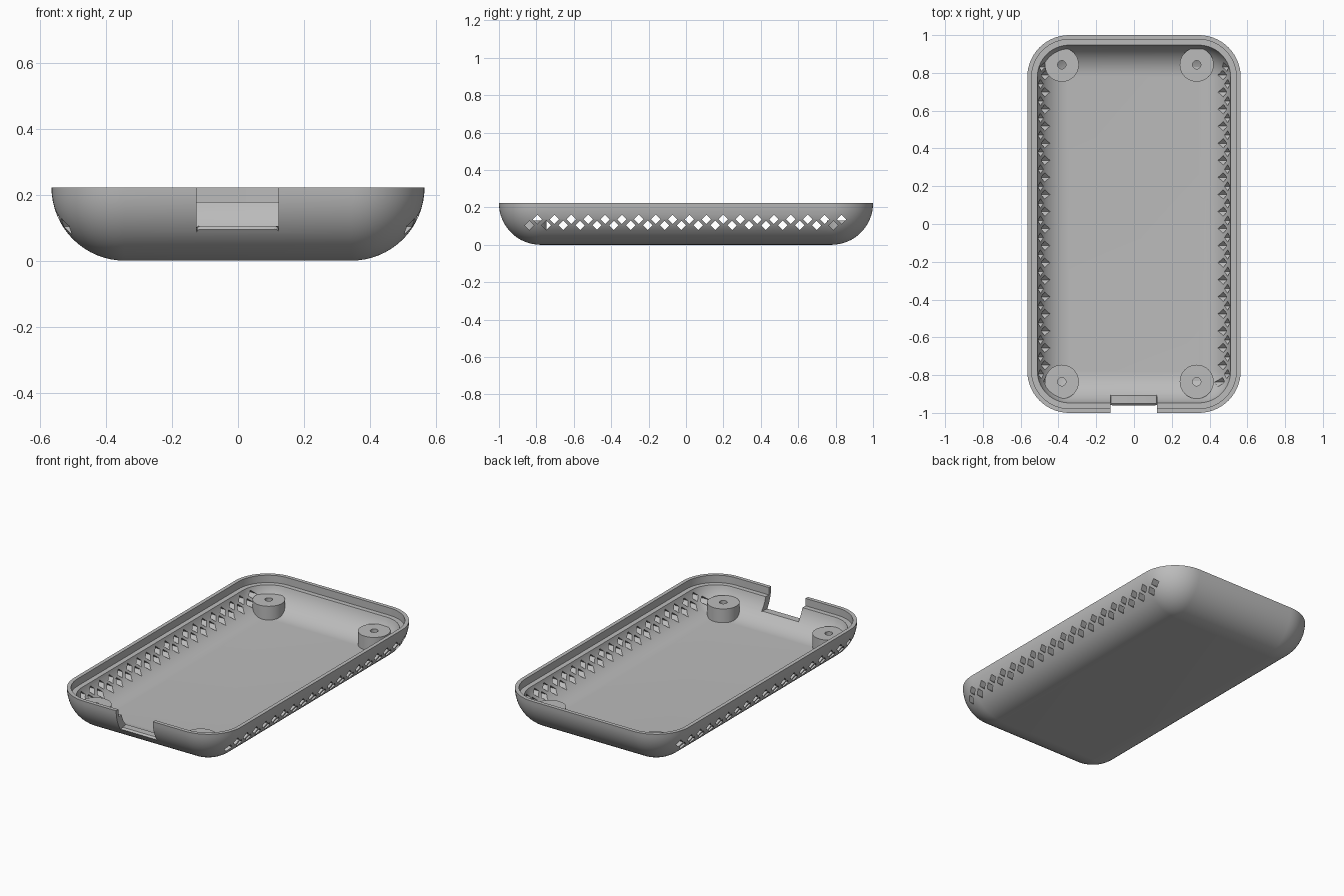
import bpy, bmesh
from math import sin, cos, pi, acos

if "Cube" in bpy.data.objects:
    bpy.data.objects.remove(bpy.data.objects["Cube"], do_unlink=True)

CX, CY = 0.343, 0.778      # corner centres of the rounded tray
R = 0.222                  # outer edge radius, also the tray height
INNER = R - 0.047          # cavity radius
LEDGE_Z = 0.177
BOSS_R, BOSS_TOP, PILOT_R = 0.09, 0.131, 0.022

grey = bpy.data.materials.new("plain_grey")
grey.use_nodes = True
grey.diffuse_color = (0.5, 0.5, 0.5, 1)
grey.node_tree.nodes["Principled BSDF"].inputs["Base Color"].default_value = (0.5, 0.5, 0.5, 1)


def make_object(name, bm):
    bmesh.ops.recalc_face_normals(bm, faces=bm.faces[:])
    mesh = bpy.data.meshes.new(name)
    bm.to_mesh(mesh)
    bm.free()
    mesh.materials.append(grey)
    obj = bpy.data.objects.new(name, mesh)
    bpy.context.collection.objects.link(obj)
    return obj


def add_loft(bm, rings):
    """Bridge equal-length rings and cap both ends."""
    loops = [[bm.verts.new(p) for p in ring] for ring in rings]
    n = len(loops[0])
    for a, b in zip(loops, loops[1:]):
        for i in range(n):
            j = (i + 1) % n
            bm.faces.new((a[i], a[j], b[j], b[i]))
    bm.faces.new(loops[0])
    bm.faces.new(loops[-1])


def loft(name, rings):
    bm = bmesh.new()
    add_loft(bm, rings)
    return make_object(name, bm)


def tray_ring(radius, z, seg=14):
    pts = []
    for k, (sx, sy) in enumerate(((1, 1), (-1, 1), (-1, -1), (1, -1))):
        for i in range(seg + 1):
            a = (k + i / seg) * pi / 2
            pts.append((sx * CX + radius * cos(a), sy * CY + radius * sin(a), z))
    return pts


def bowl(radius, end=pi / 2, steps=16):
    """Rings of a rounded bowl, from the floor outwards."""
    return [tray_ring(max(radius * sin(end * i / steps), 0.003),
                      R - radius * cos(end * i / steps)) for i in range(steps + 1)]


def circle(cx, cy, radius, z, n=40):
    return [(cx + radius * cos(2 * pi * i / n), cy + radius * sin(2 * pi * i / n), z)
            for i in range(n)]


def boolean(obj, cutter, operation):
    mod = obj.modifiers.new("cut", 'BOOLEAN')
    mod.object, mod.operation, mod.solver = cutter, operation, 'EXACT'
    select(obj)
    bpy.ops.object.modifier_apply(modifier=mod.name)


def select(obj):
    bpy.ops.object.select_all(action='DESELECT')
    obj.select_set(True)
    bpy.context.view_layer.objects.active = obj


def smooth(obj):
    select(obj)
    bpy.ops.object.shade_smooth_by_angle(angle=pi / 6)


# Shell: outer bowl, rim, stepped ledge, inner cavity
lip = R - 0.023
rings = bowl(R) + [tray_ring(lip, R), tray_ring(lip, LEDGE_Z)]
rings += reversed(bowl(INNER, acos((R - LEDGE_Z) / INNER)))
shell = loft("tray_shell", rings)

# Two staggered rows of diamond vents through both long sides
bm = bmesh.new()
for z, start in ((0.136, -0.794), (0.104, -0.837)):
    for i in range(19):
        y, h = start + 0.0903 * i, 0.025
        add_loft(bm, [[(x, y - h, z), (x, y, z - h), (x, y + h, z), (x, y, z + h)]
                      for x in (-0.7, 0.7)])
vents = make_object("vent_cutter", bm)
boolean(shell, vents, 'DIFFERENCE')

# Port notch in the front wall, with a chamfered sill and rounded lower corners
bm = bmesh.new()
side = [(-0.85, 0.3), (-0.85, 0.105), (-0.95, 0.105), (-1.05, 0.005), (-1.05, 0.3)]
add_loft(bm, [[(x, y, z) for y, z in side] for x in (-0.125, 0.123)])
lower = [e for e in bm.edges if all(v.co.z < 0.2 for v in e.verts)
         and abs(e.verts[0].co.x - e.verts[1].co.x) < 0.01]
bmesh.ops.bevel(bm, geom=lower, offset=0.012, segments=4, profile=0.5, affect='EDGES')
notch = make_object("notch_cutter", bm)
boolean(shell, notch, 'DIFFERENCE')
smooth(shell)

# Screw bosses with pilot holes, trimmed to stay inside the wall
core = loft("boss_trimmer", bowl(R - 0.02))
for end, y in (("front", -0.835), ("back", 0.843)):
    for hand, x in (("right", -0.382), ("left", 0.332)):
        boss = loft(f"screw_boss_{end}_{hand}", [
            circle(x, y, BOSS_R, 0.0), circle(x, y, BOSS_R, BOSS_TOP),
            circle(x, y, PILOT_R, BOSS_TOP), circle(x, y, PILOT_R, 0.055)])
        boolean(boss, core, 'INTERSECT')
        smooth(boss)

for helper in (vents, notch, core):
    bpy.data.objects.remove(helper, do_unlink=True)
